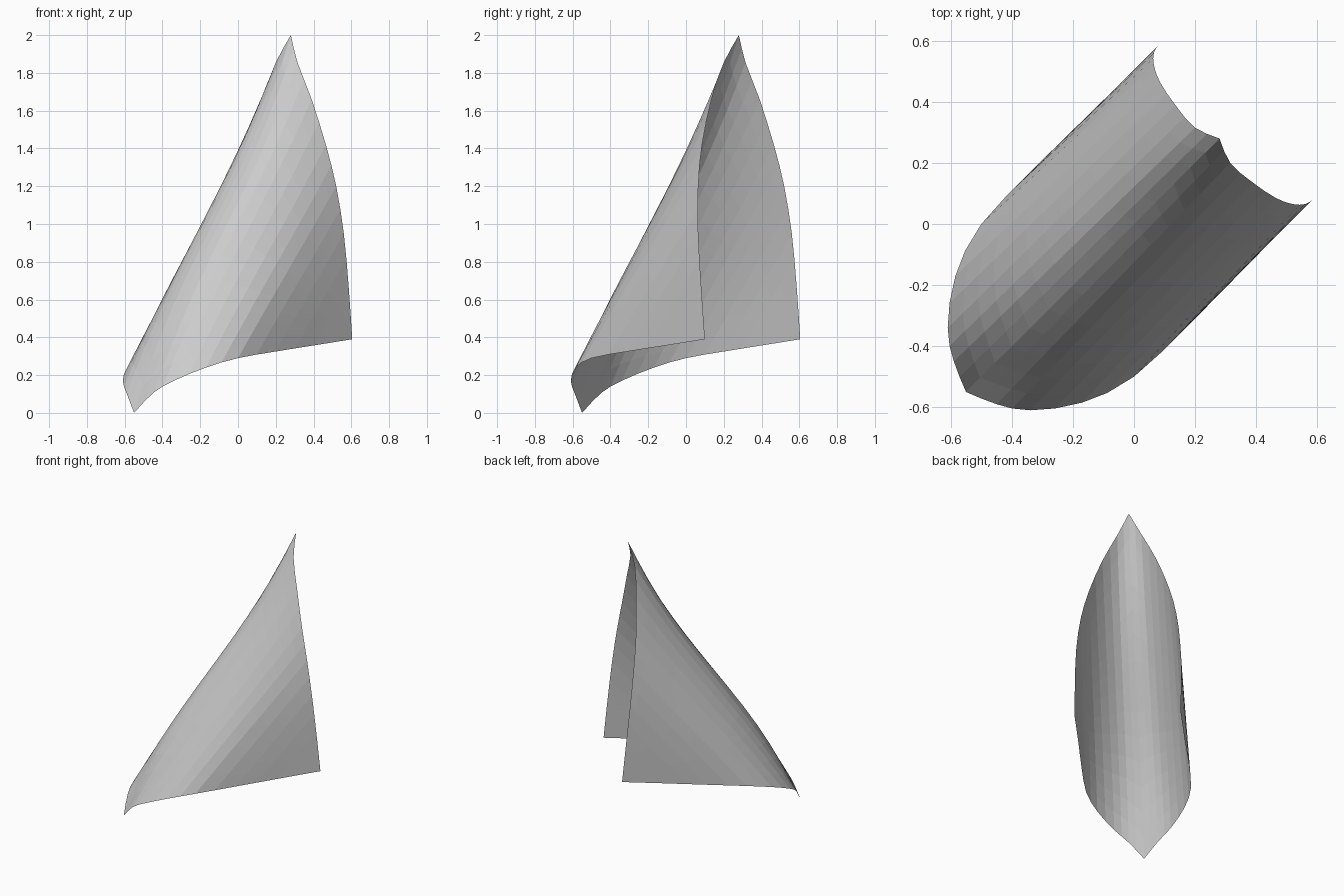
import bpy, bmesh, math
from mathutils import Vector

if "Cube" in bpy.data.objects:
    bpy.data.objects.remove(bpy.data.objects["Cube"])

# Right half of the sheet's rim, from the fold out to the side corner:
# matching points on the lower edge and on the upper edge
LOWER = [(-.55, -.55, 0), (-.45, -.59, .105), (-.34, -.61, .17), (-.17, -.585, .24),
         (0, -.5, .29), (.2, -.31, .325), (.4, -.105, .357), (.605, .1, .39)]
UPPER = [(.28, .28, 2), (.315, .2, 1.855), (.39, .135, 1.66), (.465, .085, 1.42),
         (.52, .065, 1.2), (.56, .065, .95), (.585, .08, .68), (.605, .1, .39)]
STEPS = 14


def spline(points, t):
    """Catmull-Rom point at t in 0..1 with straight-line ends."""
    p = [Vector(q) for q in points]
    p = [2 * p[0] - p[1]] + p + [2 * p[-1] - p[-2]]
    f = t * (len(points) - 1)
    i = min(int(f), len(points) - 2)
    u = f - i
    a, b, c, d = p[i:i + 4]
    return 0.5 * (2 * b + (c - a) * u + (2 * a - 5 * b + 4 * c - d) * u * u
                  + (3 * b - a - 3 * c + d) * u ** 3)


def sheet_point(c, t):
    """c runs across the fold (-1..1), t runs up along the fold (0..1)."""
    k = abs(c)
    p = spline(LOWER, k).lerp(spline(UPPER, k), t)
    # soft S-bend along the fold, fading out to the sides
    sway = 0.03 * math.sin(2 * math.pi * t) * (1 - k) ** 4
    p += Vector((-sway, -sway, 0))
    return p if c >= 0 else Vector((p.y, p.x, p.z))


# Folded sheet, mirrored about the diagonal x = y plane
bm = bmesh.new()
grid = [[bm.verts.new(sheet_point(i / STEPS, j / STEPS)) for j in range(STEPS + 1)]
        for i in range(-STEPS, STEPS + 1)]
for left, right in zip(grid, grid[1:]):
    for j in range(STEPS):
        bm.faces.new((left[j], right[j], right[j + 1], left[j + 1]))
bmesh.ops.remove_doubles(bm, verts=bm.verts, dist=0.0005)
mesh = bpy.data.meshes.new("folded_sheet")
bm.to_mesh(mesh)
bm.free()
bpy.context.collection.objects.link(bpy.data.objects.new("folded_sheet", mesh))
